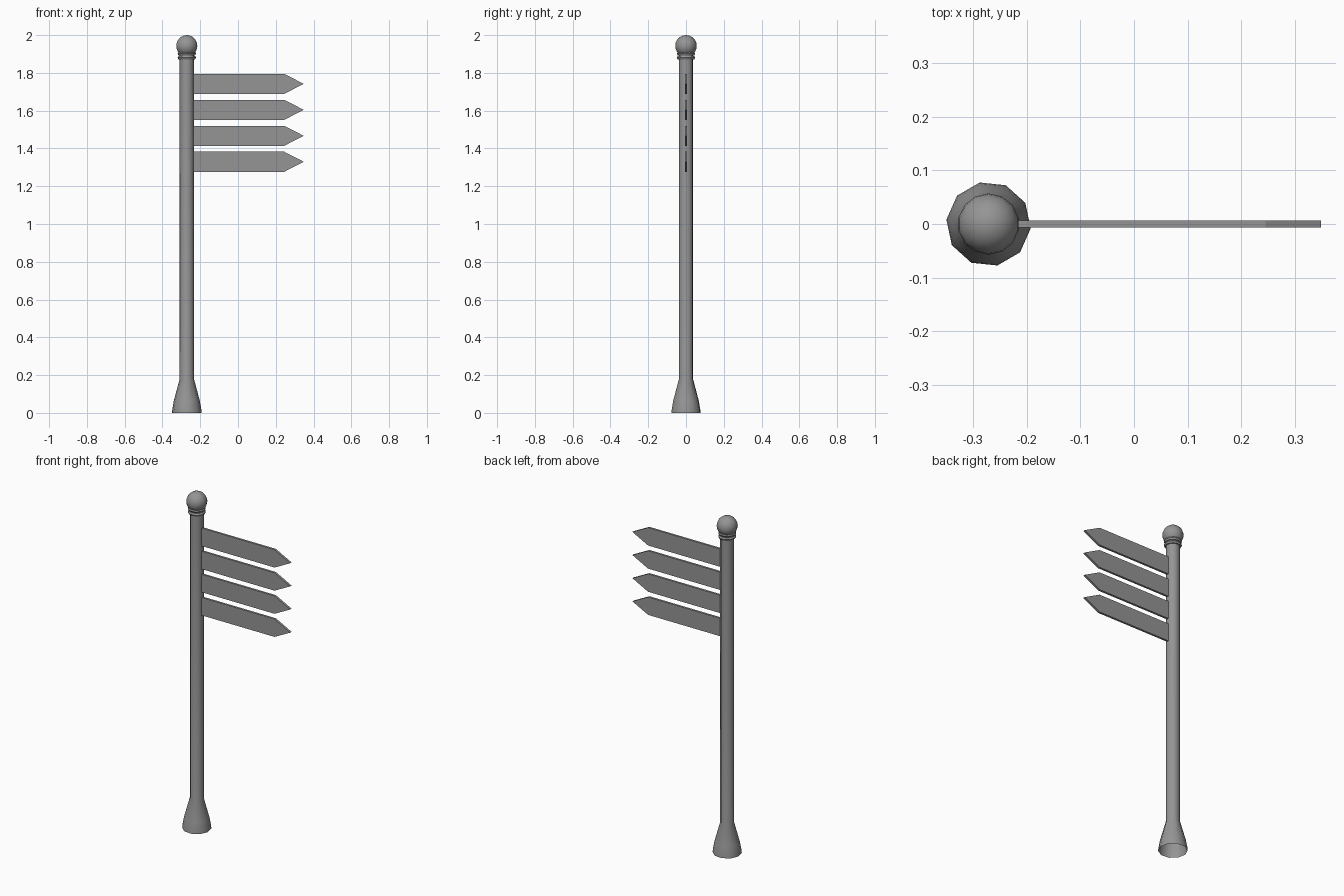
import bpy, bmesh, math

if "Cube" in bpy.data.objects:
    bpy.data.objects.remove(bpy.data.objects["Cube"])

POST_X = -0.271
TURN = math.radians(-6)

# Dark grey paint
paint = bpy.data.materials.new("dark_grey")
paint.diffuse_color = (0.3, 0.3, 0.3, 1)
paint.use_nodes = True
paint.node_tree.nodes["Principled BSDF"].inputs["Base Color"].default_value = paint.diffuse_color


def finish(name, bm, smooth=None):
    bmesh.ops.recalc_face_normals(bm, faces=bm.faces)
    mesh = bpy.data.meshes.new(name)
    bm.to_mesh(mesh)
    bm.free()
    mesh.materials.append(paint)
    ob = bpy.data.objects.new(name, mesh)
    bpy.context.collection.objects.link(ob)
    if smooth:
        bpy.ops.object.select_all(action='DESELECT')
        ob.select_set(True)
        bpy.context.view_layer.objects.active = ob
        bpy.ops.object.shade_smooth_by_angle(angle=math.radians(smooth))
    return ob


def lathe(name, profile, sides, closed=False):
    """Turn (radius, z) points around the post axis."""
    bm = bmesh.new()
    rings = [[bm.verts.new((POST_X + r * math.cos(TURN + math.tau * i / sides),
                            r * math.sin(TURN + math.tau * i / sides), z))
              for i in range(sides)] for r, z in profile]
    pairs = list(zip(rings, rings[1:]))
    if closed:
        pairs.append((rings[-1], rings[0]))
    for a, b in pairs:
        for i in range(sides):
            j = (i + 1) % sides
            bm.faces.new((a[i], a[j], b[j], b[i]))
    return finish(name, bm, 40)


# Post with flared foot, open underneath
lathe("post", [(0.079, 0), (0.077, 0.02), (0.069, 0.065), (0.038, 0.18), (0.038, 1.92)], 10)

# Two collar rings below the finial
for k, z in enumerate((1.881, 1.902)):
    lathe(f"collar_ring_{k + 1}",
          [(0.034, z - 0.009), (0.044, z - 0.009), (0.049, z),
           (0.044, z + 0.009), (0.034, z + 0.009)], 12, closed=True)

# Ball finial
bm = bmesh.new()
bmesh.ops.create_uvsphere(bm, u_segments=14, v_segments=12, radius=0.057)
bmesh.ops.translate(bm, verts=bm.verts, vec=(POST_X, 0, 1.943))
finish("ball_finial", bm, 40)

# Pointed sign boards
half, thick = 0.053, 0.013
for k in range(4):
    z = 1.742 - 0.1375 * k
    outline = [(-0.24, z - half), (0.245, z - half), (0.348, z),
               (0.245, z + half), (-0.24, z + half)]
    bm = bmesh.new()
    face = bm.faces.new([bm.verts.new((x, -thick / 2, h)) for x, h in outline])
    ext = bmesh.ops.extrude_face_region(bm, geom=[face], use_keep_orig=True)
    bmesh.ops.translate(bm, vec=(0, thick, 0),
                        verts=[g for g in ext["geom"] if isinstance(g, bmesh.types.BMVert)])
    finish(f"sign_board_{k + 1}", bm)
